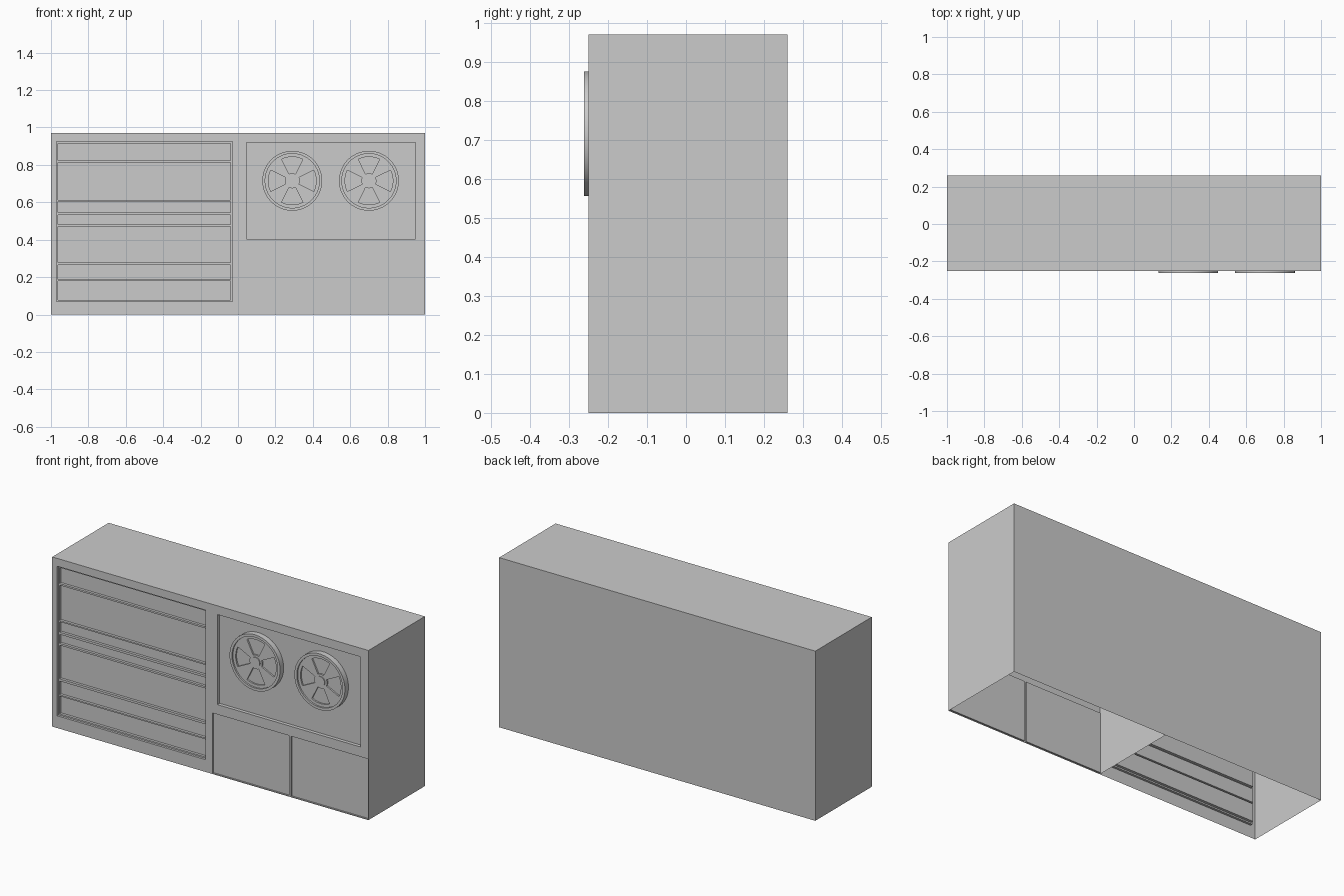
import bpy, bmesh
from math import cos, sin, pi, radians

if "Cube" in bpy.data.objects:
    bpy.data.objects.remove(bpy.data.objects["Cube"])

FRONT, BACK, TOP = -0.25, 0.26, 0.97


def finish(name, bm):
    bmesh.ops.remove_doubles(bm, verts=bm.verts, dist=1e-5)
    bmesh.ops.dissolve_limit(bm, angle_limit=0.01, verts=bm.verts, edges=bm.edges)
    mesh = bpy.data.meshes.new(name)
    bm.to_mesh(mesh)
    bm.free()
    obj = bpy.data.objects.new(name, mesh)
    bpy.context.collection.objects.link(obj)
    return obj


def relief(name, us, vs, depth, place):
    """Stepped sheet: one flat face per cell, walls where the depth changes."""
    bm = bmesh.new()

    def quad(*pts):
        if len({tuple(round(c, 6) for c in place(*p)) for p in pts}) > 2:
            bm.faces.new([bm.verts.new(place(*p)) for p in pts])

    def d(i, j):
        return depth((us[i] + us[i + 1]) / 2, (vs[j] + vs[j + 1]) / 2)

    for i in range(len(us) - 1):
        for j in range(len(vs) - 1):
            u0, u1, v0, v1, a = us[i], us[i + 1], vs[j], vs[j + 1], d(i, j)
            quad((u0, v0, a), (u1, v0, a), (u1, v1, a), (u0, v1, a))
            if i < len(us) - 2 and d(i + 1, j) != a:
                b = d(i + 1, j)
                quad((u1, v0, a), (u1, v0, b), (u1, v1, b), (u1, v1, a))
            if j < len(vs) - 2 and d(i, j + 1) != a:
                b = d(i, j + 1)
                quad((u0, v1, a), (u1, v1, a), (u1, v1, b), (u0, v1, b))
    return finish(name, bm)


def sheet(name, *quads):
    bm = bmesh.new()
    for q in quads:
        bm.faces.new([bm.verts.new(p) for p in q])
    return finish(name, bm)


# Casing: sides, back and top, open underneath
F, B, T = FRONT, BACK, TOP
sheet("casing",
      [(1, F, 0), (1, B, 0), (1, B, T), (1, F, T)],
      [(-1, B, 0), (-1, F, 0), (-1, F, T), (-1, B, T)],
      [(1, B, 0), (-1, B, 0), (-1, B, T), (1, B, T)],
      [(-1, F, T), (1, F, T), (1, B, T), (-1, B, T)])

# Inner wall between the two halves
sheet("divider", [(0.013, F, 0), (0.013, B, 0), (0.013, B, T), (0.013, F, T)])

# Front: recesses as (x0, x1, z0, z1, depth), later ones win
pockets = [(-0.97, -0.03, 0.07, 0.925, 0.013),      # louvre frame
           (0.045, 0.95, 0.405, 0.92, 0.02),        # fan panel
           (0.015, 0.498, 0.005, 0.349, 0.008),     # doors
           (0.510, 0.996, 0.005, 0.349, 0.008)]
for z0, z1 in [(0.078, 0.179), (0.187, 0.265), (0.278, 0.470), (0.481, 0.532),
               (0.545, 0.604), (0.612, 0.813), (0.823, 0.914)]:
    pockets.append((-0.963, -0.04, z0, z1, 0.028))  # louvre slats


def front_depth(x, z):
    found = 0
    for x0, x1, z0, z1, dep in pockets:
        if x0 < x < x1 and z0 < z < z1:
            found = dep
    return found


xs = sorted({-1, 1} | {p[k] for p in pockets for k in (0, 1)})
zs = sorted({0, TOP} | {p[k] for p in pockets for k in (2, 3)})
relief("front_panel", xs, zs, front_depth, lambda x, z, d: (x, FRONT + d, z))

# Fans: rim, sunken disc, four wedge openings and a hub
SEGS = 48


def fan_depth(a, r):
    if r >= 0.16:
        return 0.02          # outer wall down to the panel
    if r > 0.145:
        return -0.012        # rim
    wedge = abs((a + pi / 4) % (pi / 2) - pi / 4) < radians(25)
    if 0.04 < r < 0.128 and wedge:
        return 0.006
    return -0.008 if r < 0.028 else -0.003


angles = [2 * pi * i / SEGS - radians(3.75) for i in range(SEGS + 1)]
radii = [0, 0.028, 0.04, 0.128, 0.145, 0.16, 0.16]
left_fan = relief("left_fan", angles, radii, fan_depth,
                  lambda a, r, d: (r * cos(-a), d, r * sin(-a)))
left_fan.location = (0.29, FRONT, 0.715)

# The wedge ends lie on the segment seam, so close and smooth the rim
bpy.context.view_layer.objects.active = left_fan
left_fan.select_set(True)
bpy.ops.object.shade_smooth_by_angle(angle=radians(30))

right_fan = left_fan.copy()
right_fan.name = "right_fan"
right_fan.location.x = 0.70
bpy.context.collection.objects.link(right_fan)
